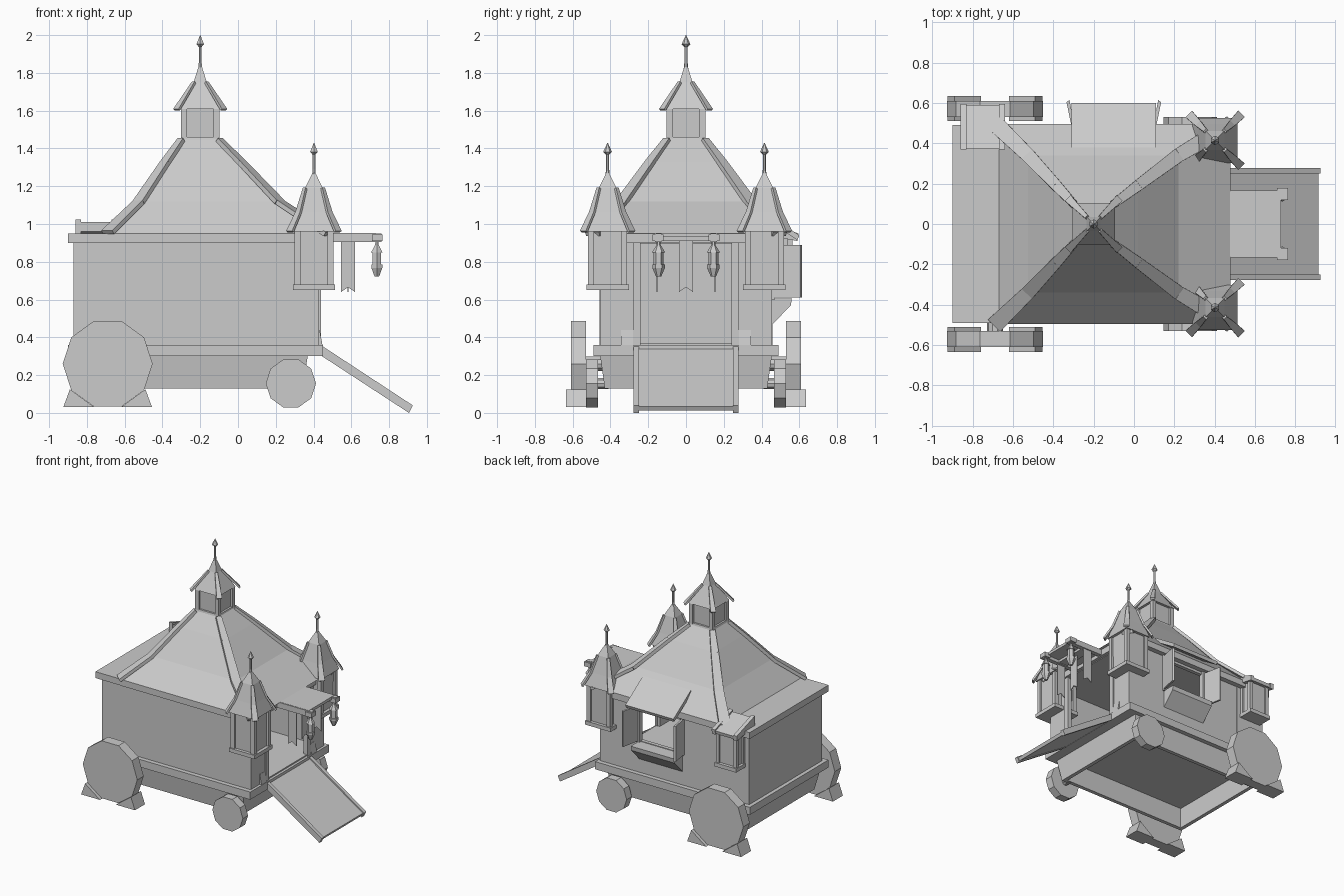
import bpy, bmesh, math
from mathutils import Vector

if "Cube" in bpy.data.objects:
    bpy.data.objects.remove(bpy.data.objects["Cube"])


def make(name, verts, faces):
    bm = bmesh.new()
    vs = [bm.verts.new(v) for v in verts]
    for f in faces:
        bm.faces.new([vs[i] for i in f])
    bmesh.ops.recalc_face_normals(bm, faces=bm.faces)
    me = bpy.data.meshes.new(name)
    bm.to_mesh(me)
    bm.free()
    ob = bpy.data.objects.new(name, me)
    bpy.context.collection.objects.link(ob)
    return ob


def stack(name, rings):
    """Closed skin over equal-length rings of points."""
    n = len(rings[0])
    faces = [tuple(range(n)), tuple(range((len(rings) - 1) * n, len(rings) * n))]
    for r in range(len(rings) - 1):
        for i in range(n):
            j = (i + 1) % n
            faces.append((r * n + i, r * n + j, (r + 1) * n + j, (r + 1) * n + i))
    return make(name, [p for ring in rings for p in ring], faces)


def rect(x0, x1, y0, y1, z):
    return [(x0, y0, z), (x1, y0, z), (x1, y1, z), (x0, y1, z)]


def box(name, x0, x1, y0, y1, z0, z1):
    return stack(name, [rect(x0, x1, y0, y1, z0), rect(x0, x1, y0, y1, z1)])


def tower(name, cx, cy, levels, n=4):
    """Lathe of n sides; levels are (half width, z)."""
    k = 1 / math.cos(math.pi / n)
    ang = [math.pi / n + 2 * math.pi * i / n for i in range(n)]
    return stack(name, [[(cx + r * k * math.cos(a), cy + r * k * math.sin(a), z) for a in ang]
                        for r, z in levels])


def prism(name, axis, pts, a, b):
    """Extrude a profile along x (points y,z) or y (points x,z)."""
    at = (lambda p, c: (c, p[0], p[1])) if axis == 'x' else (lambda p, c: (p[0], c, p[1]))
    return stack(name, [[at(p, a) for p in pts], [at(p, b) for p in pts]])


def beam(name, p, q, w, h, w2=None):
    """Tapered bar from p to q."""
    p, q = Vector(p), Vector(q)
    d = (q - p).normalized()
    side = d.cross(Vector((0, 0, 1))).normalized()
    up = side.cross(d)
    ring = lambda c, s: [c + side * (s * i / 2) + up * (h * j / 2)
                         for i, j in ((-1, -1), (1, -1), (1, 1), (-1, 1))]
    return stack(name, [ring(p, w), ring(q, w2 or w)])


def wheel(name, cx, cz, r, y0, y1):
    pts = [(cx + r * math.cos(math.tau * i / 10), cz + r * math.sin(math.tau * i / 10)) for i in range(10)]
    return prism(name, 'y', pts, y0, y1)


def finial(name, cx, cy, z0, z1):
    tower(name + "_rod", cx, cy, [(.012, z0), (.007, z0 + .05), (.007, z1 - .04)], 6)
    tower(name + "_tip", cx, cy, [(.008, z1 - .062), (.02, z1 - .048), (.001, z1)], 6)


def cut(target, name, *dims):
    c = box(name + "_cutter", *dims)
    c.hide_render = c.hide_viewport = True
    m = target.modifiers.new(name, 'BOOLEAN')
    m.operation, m.object, m.solver = 'DIFFERENCE', c, 'EXACT'


CORNERS = [(sx, sy) for sx in (-1, 1) for sy in (-1, 1)]

# hollow body with doorway and serving window
body = box("body", -.87, .43, -.455, .455, .35, .91)
cut(body, "room", -.84, .40, -.425, .425, .37, .895)
cut(body, "doorway", .35, .5, -.245, .245, .37, .895)
cut(body, "window", -.28, .08, .38, .5, .61, .88)
box("rear_partition", -.625, -.615, -.458, .458, .36, .9)

# platform and tapered undercarriage, open below
box("platform", -.9, .45, -.49, .49, .30, .36)
tub = stack("undercarriage", [rect(-.82, .34, -.43, .43, .13), rect(-.86, .37, -.455, .455, .305)])
cut(tub, "tub_hollow", -.79, .31, -.40, .40, .05, .295)

# eave slabs
box("rear_roof_slab", -.9, -.62, -.492, .492, .90, .95)
box("main_eave", -.665, .455, -.495, .495, .90, .95)

# concave hipped roof and its hip boards: f for the front slope, g for the other three
prof = [(1, 1, .95), (.552, .61, 1.12), (.207, .23, 1.33), (0, 0, 1.45)]
edges = lambda f, g: (-.3 - .37 * g, -.1 + .58 * f, -.1 - .395 * g, .1 + .395 * g)
stack("main_roof", [rect(*edges(f, g), z) for f, g, z in prof])
for s in (-1, 1):
    for e in (0, 1):
        pts = [Vector((edges(f, g)[e], s * edges(f, g)[3], z - .004)) for f, g, z in prof]
        if e == 0:
            pts[0] += Vector((-.02, s * .005, .01))
        for i in range(3):
            beam("hip_board", pts[i], pts[i + 1], .085 - .015 * i, .024, .07 - .015 * i)

# cupola with flared corner boards
tower("cupola_core", -.2, 0, [(.085, 1.43), (.085, 1.62)])
tower("cupola_sill", -.2, 0, [(.105, 1.44), (.1, 1.46)])
tower("cupola_roof", -.2, 0, [(.105, 1.61), (.035, 1.75), (.01, 1.83)])
for sx, sy in CORNERS:
    x, y = -.2 + sx * .086, sy * .086
    box("cupola_post", x - .016, x + .016, y - .016, y + .016, 1.45, 1.615)
    beam("cupola_hip", (-.2 + sx * .125, sy * .125, 1.605), (-.2 + sx * .033, sy * .033, 1.75), .04, .014, .02)
finial("cupola_finial", -.2, 0, 1.81, 2.0)

# corner turrets
for s in (-1, 1):
    cx, cy = .402, s * .415
    tower("turret_core", cx, cy, [(.087, .66), (.09, .96)])
    tower("turret_sill", cx, cy, [(.112, .65), (.112, .68)])
    tower("turret_roof", cx, cy, [(.112, .96), (.082, 1.06), (.047, 1.19), (.008, 1.27)])
    for sx, sy in CORNERS:
        x, y = cx + sx * .087, cy + sy * .087
        box("turret_post", x - .016, x + .016, y - .016, y + .016, .67, .96)
        beam("turret_hip", (cx + sx * .127, cy + sy * .127, .96),
             (cx + sx * .082, cy + sy * .082, 1.06), .045, .014, .035)
        beam("turret_hip_upper", (cx + sx * .082, cy + sy * .082, 1.06),
             (cx + sx * .047, cy + sy * .047, 1.19), .035, .014, .02)
    finial("turret_finial", cx, cy, 1.24, 1.43)

# running gear, door trim and hanging items on each side
for s in (-1, 1):
    wheel("rear_wheel", -.69, .26, .238, s * .53, s * .61)
    wheel("front_wheel", .28, .156, .133, s * .465, s * .53)
    wheel("rear_axle", -.69, .26, .04, s * .41, s * .54)
    wheel("front_axle", .28, .156, .03, s * .41, s * .47)
    for d in (-1, 1):
        prism("wheel_chock", 'y', [(-.69 + d * .235, .03), (-.69 + d * .07, .03), (-.69 + d * .2, .125)],
              s * .51, s * .635)
    box("door_post", .42, .44, s * .24, s * .28, .36, .90)
    prism("post_foot", 'y', [(.42, .36), (.447, .36), (.432, .44), (.42, .44)], s * .28, s * .345)
    prism("ramp_rail", 'y', [(.445, .3), (.905, .0), (.925, .04), (.44, .358)], s * .25, s * .278)
    # canopy arm with hook, lantern and side banner
    box("canopy_arm", .43, .76, s * .13, s * .165, .905, .95)
    box("lantern_hook", .71, .765, s * .12, s * .178, .91, .945)
    tower("lantern_cap", .735, s * .145, [(.007, .915), (.009, .89), (.03, .85)], 6)
    tower("lantern_glass", .735, s * .145, [(.023, .85), (.023, .77)], 6)
    tower("lantern_base", .735, s * .145, [(.029, .785), (.029, .768), (.012, .722)], 6)
    prism("side_banner", 'y', [(.545, .92), (.62, .92), (.62, .64), (.582, .665), (.545, .64)],
          s * .15, s * .156)

# ramp and canopy
prism("ramp", 'y', [(.445, .305), (.903, .012), (.915, .035), (.44, .345)], -.26, .26)
box("canopy", .42, .73, -.16, .16, .93, .952)
box("canopy_beam", .54, .62, -.13, .13, .91, .935)
prism("door_banner", 'x', [(-.037, .92), (.037, .92), (.037, .64), (0, .665), (-.037, .64)], .58, .586)

# serving window: awning, counter, frame and open shutters
prism("awning", 'x', [(.38, 1.085), (.6, .94), (.59, .915), (.38, 1.05)], -.31, .11)
prism("counter", 'x', [(.45, .46), (.555, .57), (.56, .605), (.45, .605)], -.29, .09)
for x, d in ((.09, 1), (-.29, -1)):
    box("window_frame", x - .015, x + .015, .44, .47, .6, .9)
    stack("shutter", [[(x, .46, z), (x + d * .03, .615, z), (x + d * .045, .605, z), (x + d * .015, .46, z)]
                      for z in (.61, .89)])

# rear bay box with lean-to roof
box("bay_core", -.82, -.67, .44, .55, .67, .93)
box("bay_sill", -.84, -.65, .44, .575, .65, .68)
for x in (-.82, -.67):
    for y in (.46, .55):
        box("bay_post", x - .014, x + .014, y - .014, y + .014, .67, .93)
prism("bay_roof", 'x', [(.375, 1.01), (.59, .94), (.585, .915), (.375, .96)], -.84, -.65)
for x in (-.845, -.655):
    prism("bay_rafter", 'x', [(.37, 1.025), (.595, .95), (.59, .91), (.37, .95)], x - .015, x + .015)
